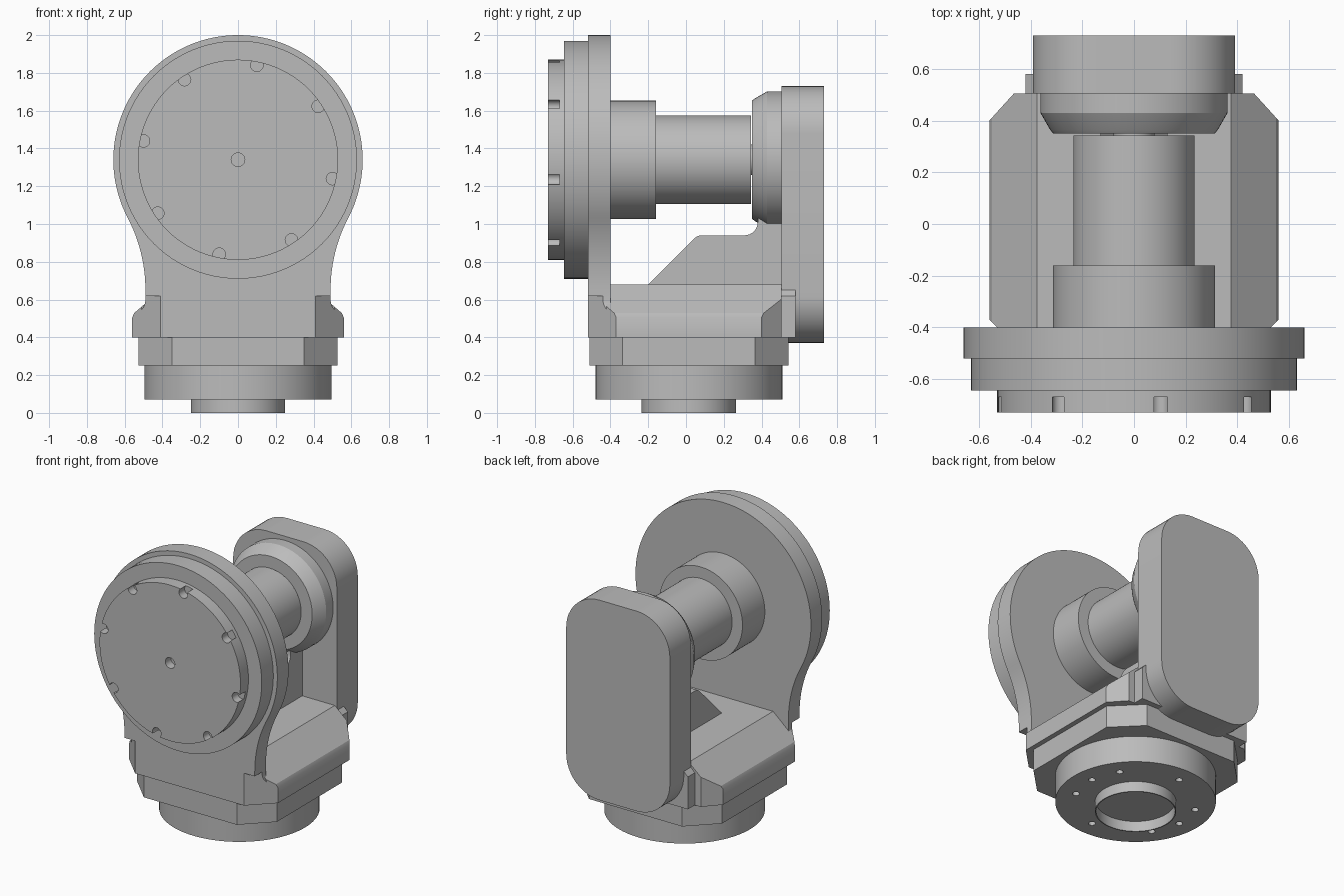
import bpy
import bmesh
from math import sin, cos, radians, tau, pi
from mathutils import Vector

if "Cube" in bpy.data.objects:
    bpy.data.objects.remove(bpy.data.objects["Cube"], do_unlink=True)

grey = bpy.data.materials.new("machined grey")
grey.use_nodes = True
GREY = (0.5, 0.5, 0.5, 1)
grey.diffuse_color = GREY
grey.node_tree.nodes["Principled BSDF"].inputs["Base Color"].default_value = GREY

AXIS_Z = 1.34      # height of the horizontal shaft
BASE_Y = 0.015     # centre of the round base
SEG = 96


def place(axis, u, v, h):
    return Vector({"x": (h, u, v), "y": (u, h, v), "z": (u, v, h)}[axis])


def finish(name, bm):
    bmesh.ops.recalc_face_normals(bm, faces=bm.faces)
    mesh = bpy.data.meshes.new(name)
    bm.to_mesh(mesh)
    bm.free()
    mesh.materials.append(grey)
    obj = bpy.data.objects.new(name, mesh)
    bpy.context.collection.objects.link(obj)
    return obj


def prism(name, outline, axis, start, end):
    """Extrude a flat outline along an axis."""
    bm = bmesh.new()
    rings = [[bm.verts.new(place(axis, u, v, h)) for u, v in outline] for h in (start, end)]
    n = len(outline)
    for ring in rings:
        bm.faces.new(ring)
    for i in range(n):
        j = (i + 1) % n
        bm.faces.new((rings[0][i], rings[0][j], rings[1][j], rings[1][i]))
    return finish(name, bm)


def lathe(name, profile, axis, centre, closed=False):
    """Turn (radius, position) points about an axis; capped, or closed into a tube."""
    bm = bmesh.new()
    rings = [[bm.verts.new(place(axis, centre[0] + r * cos(tau * i / SEG),
                                 centre[1] + r * sin(tau * i / SEG), h))
              for i in range(SEG)] for r, h in profile]
    pairs = list(zip(rings, rings[1:]))
    if closed:
        pairs.append((rings[-1], rings[0]))
    else:
        bm.faces.new(rings[0])
        bm.faces.new(rings[-1])
    for a, b in pairs:
        for i in range(SEG):
            j = (i + 1) % SEG
            bm.faces.new((a[i], a[j], b[j], b[i]))
    return finish(name, bm)


def arc(cx, cy, r, start, end, steps=12):
    angles = [radians(start + (end - start) * i / steps) for i in range(steps + 1)]
    return [(cx + r * cos(a), cy + r * sin(a)) for a in angles]


def cut(obj, cutters):
    """Subtract the cutters, then discard them."""
    for c in cutters:
        mod = obj.modifiers.new("cut", "BOOLEAN")
        mod.operation = "DIFFERENCE"
        mod.solver = "EXACT"
        mod.object = c
    bpy.context.view_layer.update()
    graph = bpy.context.evaluated_depsgraph_get()
    mesh = bpy.data.meshes.new_from_object(obj.evaluated_get(graph))
    obj.modifiers.clear()
    obj.data = mesh
    for c in cutters:
        bpy.data.objects.remove(c, do_unlink=True)


def drill(axis, u, v, r, start, end):
    return prism("drill", arc(u, v, r, 0, 345, 23), axis, start, end)


def corner_cutters():
    """Upright wedges that trim the four corners of the body."""
    front = [(0.38, -0.55), (0.6, -0.33), (0.6, -0.55)]
    back = [(0.424, 0.55), (0.6, 0.356), (0.6, 0.55)]
    return [prism("wedge", [(s * x, y) for x, y in tri], "z", 0.35, top)
            for s in (1, -1) for tri, top in ((front, 0.62), (back, 0.75))]


parts = []

# Round base flange with bolt holes, and the locating ring below it
flange = lathe("base_flange", [(0.495, 0.07), (0.495, 0.25)], "z", (0, BASE_Y))
cut(flange, [drill("z", 0.38 * cos(radians(a + 5)), BASE_Y + 0.38 * sin(radians(a + 5)),
                   0.022, 0.03, 0.13)
             for a in (0, 30, 90, 150, 180, 210, 270, 330)])
ring = lathe("locating_ring", [(0.25, 0), (0.25, 0.08), (0.243, 0.08), (0.243, 0)],
             "z", (0, BASE_Y), closed=True)

# Eight-sided base plate
h, c = 0.527, 0.35
octagon = [(c, -h), (h, -c), (h, c), (c, h), (-c, h), (-h, c), (-h, -c), (-c, -h)]
base_plate = prism("base_plate", [(x, y + BASE_Y) for x, y in octagon], "z", 0.25, 0.4)

# Body with sloping shoulders and trimmed corners
half = [(0.56, 0.4), (0.56, 0.505), (0.55, 0.528), (0.375, 0.68)]
body = prism("body", half + [(-x, z) for x, z in reversed(half)], "y", -0.42, 0.505)
cut(body, corner_cutters())

# Step between the body and the rear housing
step = [(0.42, 0.4), (0.42, 0.62), (0.38, 0.66)]
rear_step = prism("rear_step", step + [(-x, z) for x, z in reversed(step)], "y", 0.48, 0.58)

# Front plate: round head flowing into a neck and a flared foot
side = [(0.56, 0.4)] + arc(0.57, 0.6, 0.08, 263, 180, 8)
side += arc(1.315, 0.65, 0.825, 180, 152.3, 14)
side += arc(0, AXIS_Z, 0.66, -27.7, 90, 50)[1:]
front_plate = prism("front_plate", side + [(-x, z) for x, z in reversed(side[:-1])],
                    "y", -0.52, -0.4)
cut(front_plate, corner_cutters())

# Stepped front discs, with notches round the rim and a centre hole
centre = (0, AXIS_Z)
front_disc = lathe("front_disc", [(0.63, -0.645), (0.63, -0.515)], "y", centre)
face_disc = lathe("face_disc", [(0.53, -0.73), (0.53, -0.64)], "y", centre)
notches = []
for i in range(8):
    a = radians(45 * i - 11.3)
    notches.append(drill("y", 0.51 * cos(a), AXIS_Z + 0.51 * sin(a), 0.033, -0.8, -0.67))
cut(face_disc, notches + [drill("y", 0, AXIS_Z, 0.036, -0.8, -0.67)])

# Horizontal shaft with a collar in front and a tapered hub behind
collar = lathe("shaft_collar", [(0.313, -0.41), (0.313, -0.16)], "y", centre)
shaft = lathe("shaft", [(0.235, -0.17), (0.235, 0.343)], "y", centre)
spigot = lathe("shaft_spigot", [(0.08, 0.34), (0.08, 0.36)], "y", centre)
hub = lathe("tapered_hub", [(0.313, 0.35), (0.325, 0.365), (0.362, 0.43), (0.362, 0.51)],
            "y", centre)

# Rear housing with rounded corners
r, w, low, high = 0.25, 0.39, 0.37, 1.73
corners = [(w - r, high - r, 0), (r - w, high - r, 90), (r - w, low + r, 180), (w - r, low + r, 270)]
outline = [p for x, z, a in corners for p in arc(x, z, r, a, a + 90)]
housing = prism("rear_housing", outline, "y", 0.505, 0.73)

# Gusset that braces the housing under the shaft
web = [(-0.205, 0.67), (-0.2, 0.68)] + arc(0.085, 0.88, 0.06, 135, 90, 5)
web += arc(0.31, 1.01, 0.07, 270, 360, 8) + [(0.38, 1.06), (0.51, 1.06), (0.51, 0.67)]
gusset = prism("gusset", web, "x", -0.13, 0.13)

# Smooth the round surfaces and keep the edges crisp
for obj in (flange, ring, base_plate, body, rear_step, front_plate, front_disc, face_disc,
            collar, shaft, spigot, hub, housing, gusset):
    bpy.ops.object.select_all(action="DESELECT")
    obj.select_set(True)
    bpy.context.view_layer.objects.active = obj
    bpy.ops.object.shade_smooth_by_angle(angle=radians(25))
